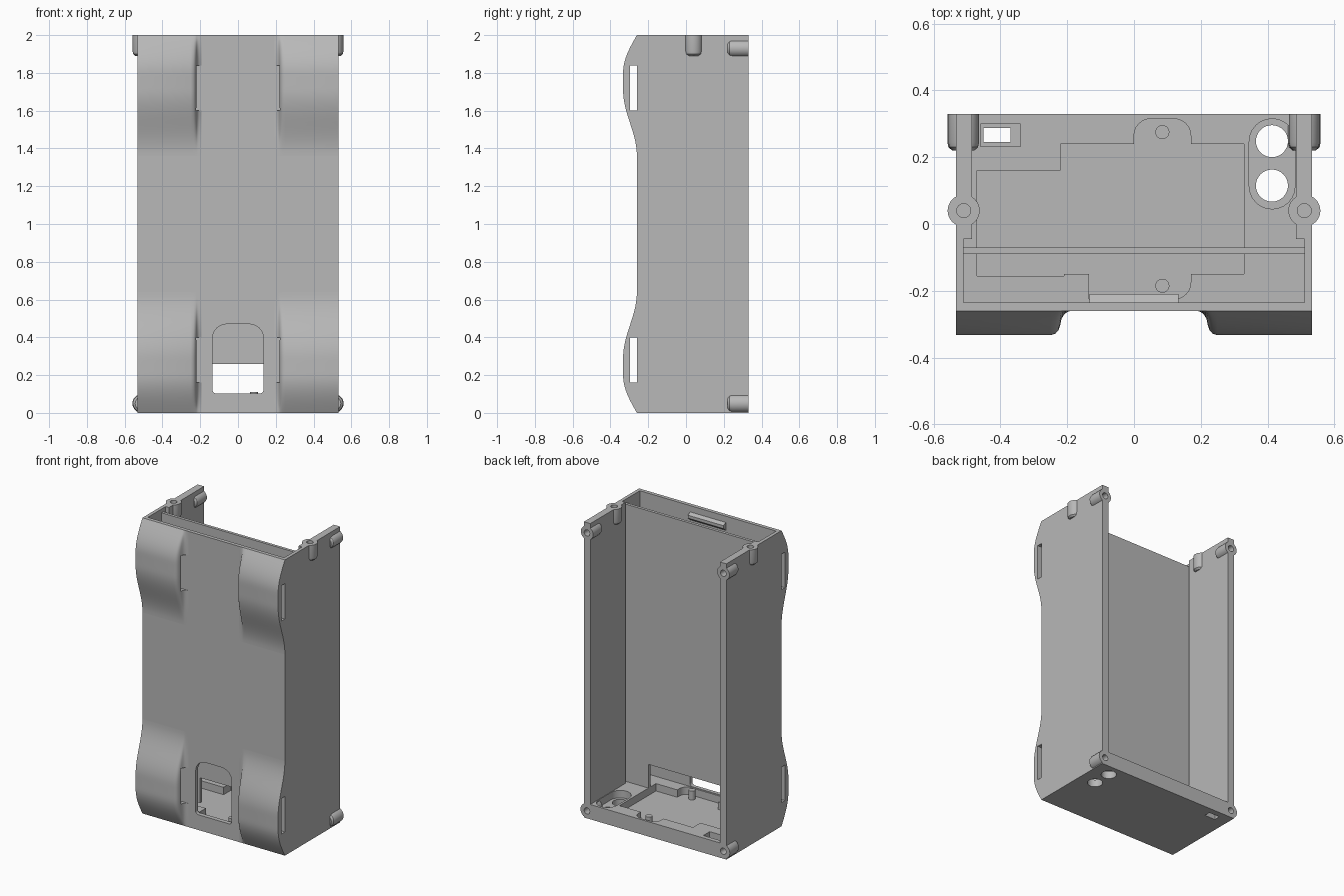
import bpy, bmesh
from math import pi, sin, cos
from mathutils import Matrix, Vector

cube = bpy.data.objects.get("Cube")
if cube:
    bpy.data.objects.remove(cube, do_unlink=True)

grey = bpy.data.materials.new("grey_plastic")
grey.use_nodes = True
colour = (0.48, 0.48, 0.48, 1)
grey.diffuse_color = colour
grey.node_tree.nodes["Principled BSDF"].inputs["Base Color"].default_value = colour


def loft(name, loops):
    """Solid through a list of matching closed loops, capped at both ends."""
    bm = bmesh.new()
    rings = [[bm.verts.new(p) for p in loop] for loop in loops]
    n = len(rings[0])
    for a, b in zip(rings, rings[1:]):
        for i in range(n):
            j = (i + 1) % n
            bm.faces.new((a[i], a[j], b[j], b[i]))
    bm.faces.new(rings[0])
    bm.faces.new(rings[-1])
    bmesh.ops.recalc_face_normals(bm, faces=bm.faces)
    mesh = bpy.data.meshes.new(name)
    bm.to_mesh(mesh)
    bm.free()
    mesh.materials.append(grey)
    ob = bpy.data.objects.new(name, mesh)
    bpy.context.collection.objects.link(ob)
    return ob


def box(name, x, y, z):
    return loft(name, [[(x[0], y[0], h), (x[1], y[0], h), (x[1], y[1], h), (x[0], y[1], h)] for h in z])


def turned(name, base, axis, profile, n=32):
    """Round part: profile of (radius, distance along axis)."""
    turn = Vector(axis).to_track_quat("Z", "Y").to_matrix().to_4x4()
    m = Matrix.Translation(base) @ turn
    return loft(name, [[m @ Vector((r * cos(2 * pi * i / n), r * sin(2 * pi * i / n), h))
                        for i in range(n)] for r, h in profile])


def rounded(x, y, radii, steps=6):
    """Rounded rectangle outline; radii run anticlockwise from the low corner."""
    out = []
    corners = [(x[0], y[0], 1, 1), (x[1], y[0], -1, 1), (x[1], y[1], -1, -1), (x[0], y[1], 1, -1)]
    for k, ((cx, cy, sx, sy), r) in enumerate(zip(corners, radii)):
        for i in range(steps + 1):
            a = pi + k * pi / 2 + i * pi / 2 / steps
            out.append((cx + sx * r + r * cos(a), cy + sy * r + r * sin(a)))
    return out


def slab(name, outline, z):
    return loft(name, [[(px, py, h) for px, py in outline] for h in z])


def cut(ob, cutters):
    for c in cutters:
        mod = ob.modifiers.new("cut", "BOOLEAN")
        mod.operation = "DIFFERENCE"
        mod.solver = "EXACT"
        mod.object = c
        bpy.context.view_layer.update()
        mesh = bpy.data.meshes.new_from_object(ob.evaluated_get(bpy.context.evaluated_depsgraph_get()))
        ob.modifiers.clear()
        ob.data = mesh
        bpy.data.objects.remove(c, do_unlink=True)


FLOOR, RECESS = 0.1, 0.05
open_top = (FLOOR, 2.1)

# Case shell, open at the top and back
shell = box("case_shell", (-0.533, 0.533), (-0.26, 0.33), (0, 2))
cutters = [
    box("main_cavity", (-0.485, 0.485), (-0.05, 0.4), open_top),
    box("front_cavity", (-0.51, 0.51), (-0.235, -0.045), open_top),
    loft("front_window", [[(px, y, pz) for px, pz in rounded((-0.135, 0.135), (FLOOR + 0.003, 0.47), (0.02, 0.02, 0.075, 0.075))]
                          for y in (-0.3, -0.2)]),
]
# Floor recesses for the board
deep = (RECESS, 0.15)
cutters += [
    box("board_recess", (-0.22, 0.33), (-0.15, 0.24), deep),
    box("side_recess", (-0.47, -0.21), (-0.155, 0.16), deep),
    box("front_recess", (-0.135, 0.13), (-0.225, -0.14), deep),
    slab("back_lobe", rounded((0.0, 0.17), (0.2, 0.315), (0, 0, 0.05, 0.05)), deep),
    slab("front_lobe", rounded((0.0, 0.17), (-0.225, -0.1), (0.05, 0.05, 0, 0)), deep),
]
# Cable holes and small port through the floor
cutters += [
    slab("hole_recess", rounded((0.345, 0.482), (0.045, 0.315), (0.068,) * 4), deep),
    box("port_recess", (-0.46, -0.34), (0.232, 0.3), deep),
    box("port_hole", (-0.45, -0.37), (0.245, 0.288), (-0.1, 0.2)),
]
for y in (0.248, 0.115):
    cutters.append(turned("cable_hole", (0.413, y, -0.1), (0, 0, 1), [(0.048, 0), (0.048, 0.3)]))

# Screw bosses: (y, z, direction into the case, radius)
boss_spots = [("top_boss", 0.04, 2, (0, 0, -1), 0.048),
              ("upper_back_boss", 0.33, 1.93, (0, -1, 0), 0.046),
              ("lower_back_boss", 0.33, 0.05, (0, -1, 0), 0.049)]
for side, label in ((1, "left_"), (-1, "right_")):
    for name, y, z, axis, r in boss_spots:
        base = Vector((side * 0.51, y, z))
        cutters.append(turned("screw_hole", base - Vector(axis) * 0.05, axis, [(0.021, 0), (0.021, 0.14)], 24))
        turned(label + name, base, axis, [(0.021, 0.09), (0.021, 0), (r, 0), (r, 0.085),
                                          (r * 0.93, 0.1), (r * 0.7, 0.11)])
cut(shell, cutters)

# Divider panel with a gap above the board
divider = box("divider_panel", (-0.512, 0.512), (-0.09, -0.07), (FLOOR - 0.01, 1.975))
cut(divider, [box("board_gap", (-0.22, 0.33), (-0.2, 0), (0, 0.26))])

# Latch ridge inside the front wall
loft("latch_ridge", [[(x, -0.24, 1.9), (x, -0.21, 1.925), (x, -0.21, 1.945), (x, -0.24, 1.96)] for x in (-0.133, 0.133)])

# Board locating pins
for y, label in ((0.275, "back_pin"), (-0.185, "front_pin")):
    turned(label, (0.085, y, RECESS - 0.01), (0, 0, 1), [(0.021, 0), (0.021, 0.07)], 20)


# Strap bumps on the front, with slots through them
def bump_depth(t):
    if t < 0.2:
        return 0.073 * sin(pi / 2 * t / 0.2)
    return 0.073 * (0.5 + 0.5 * cos(pi * max(0, t - 0.29) / 0.35))


ts = [0.64 * i / 32 for i in range(33)]
blend = [(0.19, 0), (0.2, 0.05), (0.21, 0.17), (0.217, 0.35), (0.221, 0.6), (0.226, 0.8),
         (0.235, 0.93), (0.25, 1), (0.533, 1)]
for sx, side in ((1, "left"), (-1, "right")):
    for top, level in ((True, "upper"), (False, "lower")):
        def height(t):
            return 2 - t if top else t
        loops = [[(sx * x, -0.26 - f * bump_depth(t), height(t)) for t in ts]
                 + [(sx * x, -0.25, height(ts[-1])), (sx * x, -0.25, height(0))] for x, f in blend]
        bump = loft(f"{level}_{side}_strap_bump", loops)
        xs = sorted((sx * 0.1, sx * 0.6))
        cut(bump, [box("strap_slot", xs, (-0.296, -0.2595), sorted((height(0.16), height(0.4))))])

# Smooth curves, sharp edges
for ob in bpy.context.scene.objects:
    ob.select_set(ob.type == "MESH")
bpy.context.view_layer.objects.active = shell
bpy.ops.object.shade_smooth_by_angle(angle=0.6)
